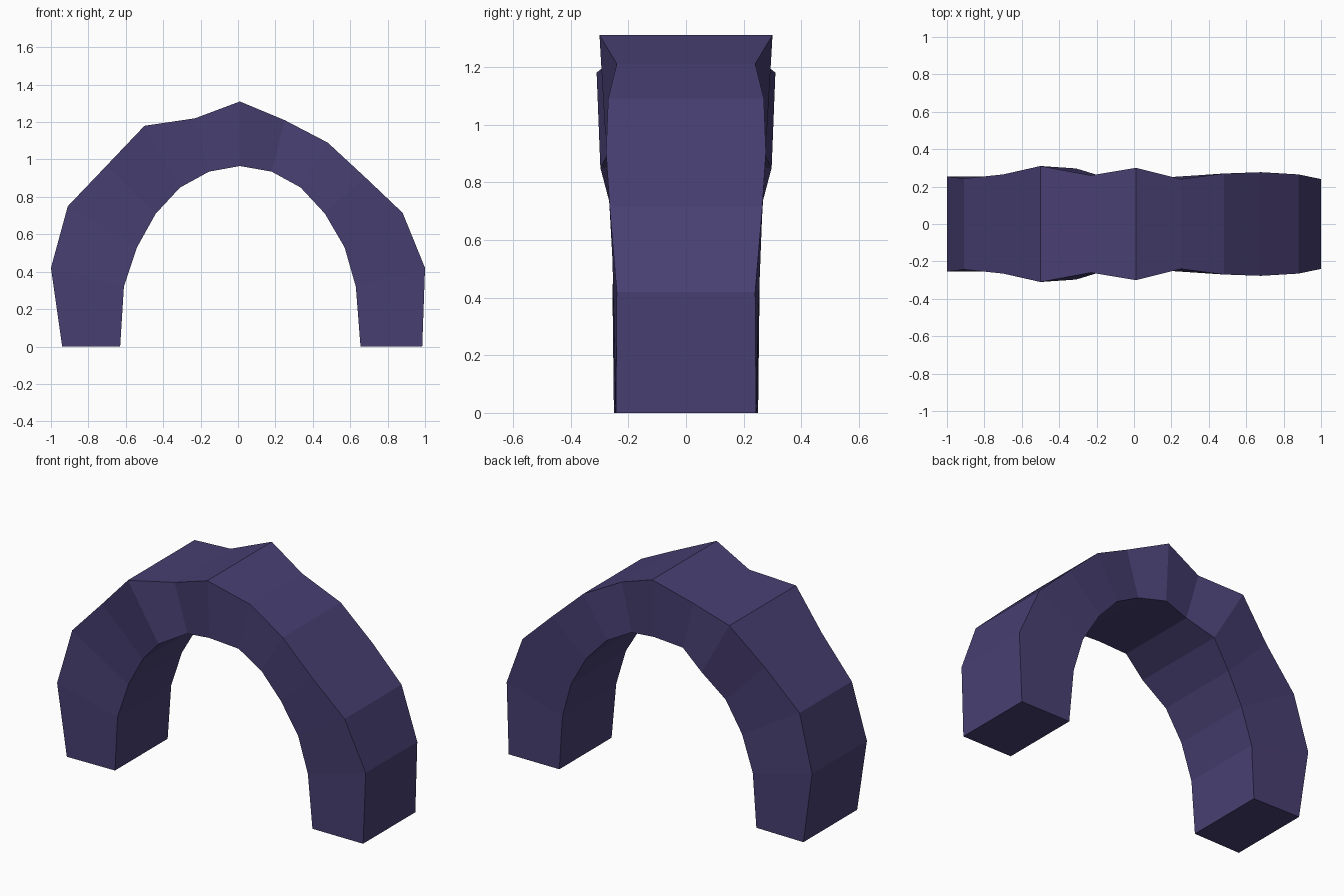
import bpy, bmesh

if "Cube" in bpy.data.objects:
    bpy.data.objects.remove(bpy.data.objects["Cube"])

# Arch stations from left foot to right foot: (x, z, half depth)
OUTER = [(-0.94, 0, .25), (-1.0, .42, .255), (-.91, .75, .243), (-.70, .97, .265),
         (-.50, 1.18, .31), (-.23, 1.22, .26), (.01, 1.31, .30), (.25, 1.21, .24),
         (.48, 1.09, .27), (.68, .905, .277), (.88, .715, .265), (1.0, .42, .24),
         (.985, 0, .243)]
INNER = [(-.63, 0, .245), (-.61, .32, .25), (-.54, .53, .25), (-.44, .71, .26),
         (-.31, .85, .297), (-.155, .935, .25), (.01, .965, .28), (.18, .935, .25),
         (.335, .85, .26), (.465, .71, .265), (.57, .53, .255), (.63, .32, .25),
         (.655, 0, .243)]

stone = bpy.data.materials.new("dusk_purple")
stone.diffuse_color = (0.065, 0.050, 0.168, 1)
stone.use_nodes = True
stone.node_tree.nodes["Principled BSDF"].inputs["Base Color"].default_value = stone.diffuse_color

# Four-cornered rings bridged along the arch
bm = bmesh.new()
rings = []
for (xo, zo, wo), (xi, zi, wi) in zip(OUTER, INNER):
    corners = [(xo, -wo, zo), (xo, wo, zo), (xi, wi, zi), (xi, -wi, zi)]
    rings.append([bm.verts.new(c) for c in corners])
for a, b in zip(rings, rings[1:]):
    for i in range(4):
        j = (i + 1) % 4
        bm.faces.new((a[i], a[j], b[j], b[i]))

# Feet
bm.faces.new(rings[0])
bm.faces.new(rings[-1])
bmesh.ops.recalc_face_normals(bm, faces=bm.faces)

mesh = bpy.data.meshes.new("arch")
bm.to_mesh(mesh)
bm.free()
mesh.materials.append(stone)
arch = bpy.data.objects.new("arch", mesh)
bpy.context.collection.objects.link(arch)
